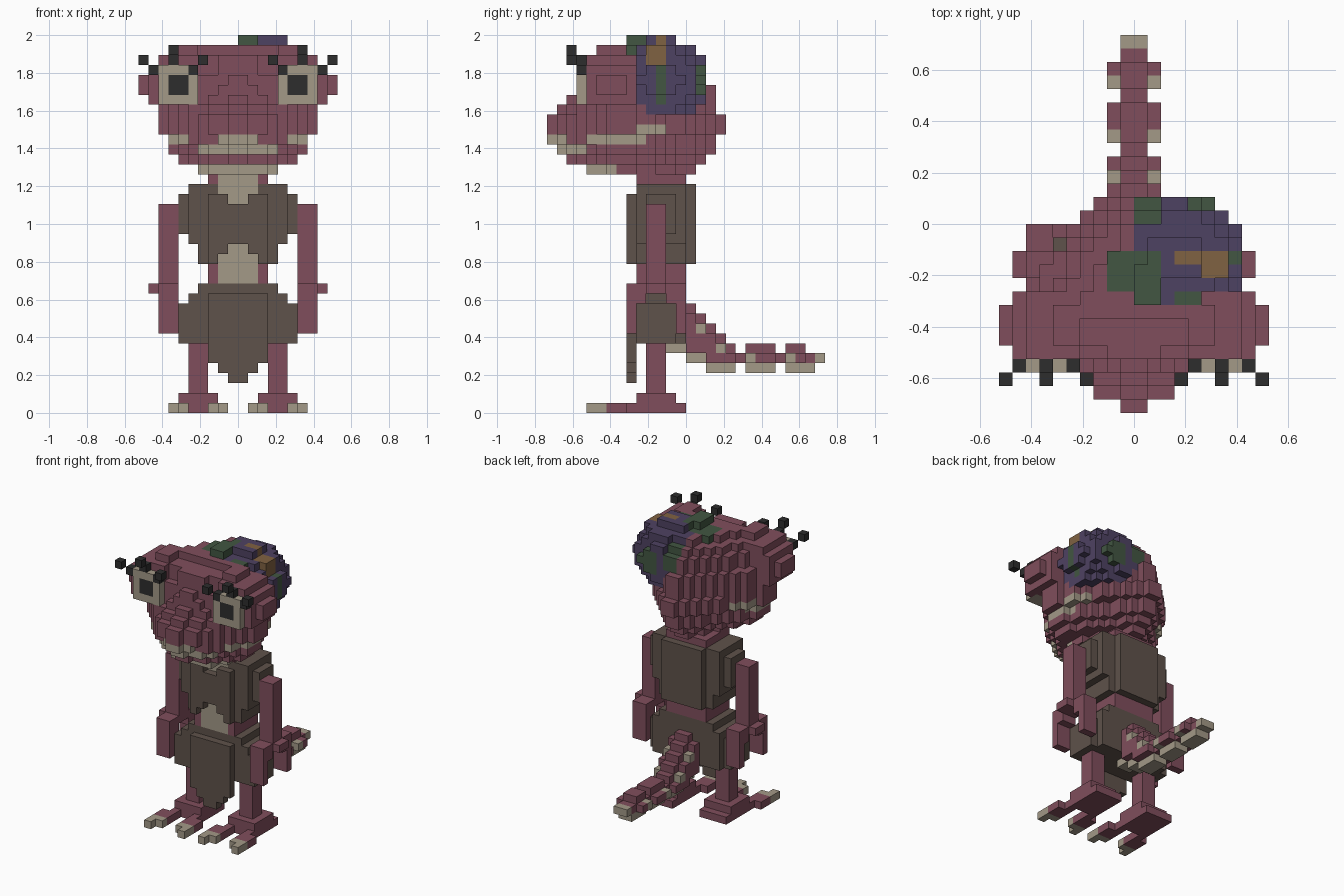
import bpy, bmesh
from mathutils import Vector

cube = bpy.data.objects.get("Cube")
if cube:
    bpy.data.objects.remove(cube, do_unlink=True)

V = 1 / 19  # edge length of one block
PALETTE = {
    "maroon skin": (0.216, 0.076, 0.107), "pale tan": (0.366, 0.319, 0.242),
    "taupe cloth": (0.114, 0.084, 0.069), "purple": (0.076, 0.054, 0.122),
    "moss green": (0.054, 0.093, 0.054), "black": (0.026, 0.026, 0.026),
    "ochre": (0.216, 0.122, 0.054),
}
NAMES = list(PALETTE)
SKIN, TAN, CLOTH, PURPLE, GREEN, BLACK, OCHRE = range(7)
mats = []
for name, rgb in PALETTE.items():
    m = bpy.data.materials.new(name)
    m.use_nodes = True
    m.diffuse_color = (*rgb, 1)
    bsdf = m.node_tree.nodes["Principled BSDF"]
    bsdf.inputs["Base Color"].default_value = (*rgb, 1)
    bsdf.inputs["Roughness"].default_value = 0.9
    mats.append(m)

grid = {}  # block position -> (part name, colour)


def box(part, col, xs, ys, zs, mirror=False):
    """Fill half-open block ranges, optionally on both sides of x = 0."""
    for x in range(*xs):
        for y in range(*ys):
            for z in range(*zs):
                if mirror:
                    grid[x, y, z] = ("left_" + part, col)
                    grid[-1 - x, y, z] = ("right_" + part, col)
                else:
                    grid[x, y, z] = (part, col)


def sym(part, col, half, ys, zs, start=0):
    """Fill start <= |x| < half as one part."""
    for a, b in ((start, half), (-half, -start)):
        box(part, col, (a, b), ys, zs)


# Legs and feet with two splayed toes
box("leg", SKIN, (3, 5), (-4, -2), (2, 9), True)
box("foot", SKIN, (2, 6), (-5, -1), (1, 2), True)
box("foot", SKIN, (2, 6), (-5, 0), (0, 1), True)
for near, far in ((5, 6), (2, 1)):
    box("foot", SKIN, (near, near + 1), (-8, -5), (0, 1), True)
    box("foot", TAN, (near, near + 1), (-9, -8), (0, 1), True)
    box("foot", SKIN, (far, far + 1), (-8, -6), (0, 1), True)
    box("foot", TAN, (far, far + 1), (-10, -8), (0, 1), True)

# Torso and neck with a pale front
sym("torso", SKIN, 3, (-5, 0), (7, 24))
sym("torso", TAN, 2, (-5, -4), (12, 24))

# Skirt with pointed front flap
for z, half in ((3, 1), (4, 2), (5, 3), (6, 3)):
    sym("skirt", CLOTH, half, (-6, -5), (z, z + 1))
for z0, z1, half in ((7, 11, 6), (11, 12, 5)):
    sym("skirt", CLOTH, half, (-5, -1), (z0, z1))
    sym("skirt", CLOTH, 5, (-5, 0), (z0, z1))
    sym("skirt", CLOTH, 3, (-6, 0), (z0, z1))
sym("skirt", CLOTH, 4, (-5, 0), (12, 13))

# Vest, open at the neck and belly
for z, half, gap in ((15, 4, 2), (16, 4, 1), (17, 5, 0), (18, 6, 0), (19, 6, 0),
                     (20, 6, 0), (21, 6, 1), (22, 5, 2)):
    zs = (z, z + 1)
    sym("vest", CLOTH, half, (-4, -1), zs, 3)
    sym("vest", CLOTH, min(half, 5), (-5, 0), zs, 3)
    sym("vest", CLOTH, 3, (-6 if z < 22 else -5, -4), zs, gap)
    sym("vest", CLOTH, 3, (0, 1), zs)

# Arms and gripping hands
box("arm", SKIN, (6, 8), (-4, -2), (13, 21), True)
box("hand", SKIN, (6, 8), (-6, 0), (12, 13), True)
box("hand", SKIN, (8, 9), (-4, -2), (12, 13), True)
for y0, y1 in ((-6, -4), (-2, 0)):
    box("hand", SKIN, (6, 8), (y0, y1), (11, 12), True)
for y in (-6, -1):
    box("hand", SKIN, (6, 8), (y, y + 1), (8, 11), True)

# Tail: sloping root, then notched segments with a pale underside
for y, (z0, z1) in enumerate(((5, 11), (5, 10), (4, 9), (4, 8), (4, 7))):
    sym("tail", SKIN, 2 if y < 5 else 1, (y, y + 1), (z0 + 1, z1 - 1))
    sym("tail", SKIN, 1, (y, y + 1), (z0, z1))
    sym("tail", TAN, 1, (y, y + 1), (z0, z0 + 1))
sym("tail", TAN, 1, (-2, 0), (6, 7))
sym("tail", SKIN, 1, (5, 13), (5, 6))
for y0, y1 in ((6, 9), (10, 12)):
    sym("tail", SKIN, 2, (y0, y1), (5, 6))
    sym("tail", SKIN, 1, (y0, y1), (5, 7))
    sym("tail", TAN, 1, (y0, y1), (4, 5))
sym("tail", TAN, 1, (12, 13), (4, 5))
sym("tail", TAN, 1, (13, 14), (5, 6))
for y, z in ((1, 8), (3, 6), (6, 5), (10, 5)):
    sym("tail", TAN, 2, (y, y + 1), (z, z + 1), 1)

# Head: stacked layers (half width, front, back), widest near the eyes
LAYERS = ((4, -10, 1), (6, -12, 2), (7, -13, 3), (7, -14, 3), (8, -14, 4),
          (8, -14, 4), (8, -13, 3), (8, -12, 3), (8, -11, 3), (7, -11, 2),
          (7, -10, 2), (6, -10, 1), (4, -7, 0))
MID = -7


def head_colour(y, z):
    mouth = ((z == 24 and y < -7) or (z == 26 and -13 <= y < -10)
             or (z == 27 and (y < -12 or -10 <= y < -4))
             or (z == 28 and -5 <= y < -2))
    return TAN if mouth else SKIN


for z, (half, front, back) in enumerate(LAYERS, 24):
    for y in range(front, back):
        d = y + 0.5 - MID
        t = abs(d) / (back - MID if d > 0 else max(MID - front, 1))
        w = max(1, round(half * (1 - min(t, 1) ** 1.6)))
        sym("head", head_colour(y, z), w, (y, y + 1), (z, z + 1))
sym("head", TAN, 3, (-10, -9), (24, 25))

# Exposed purple lump on one side of the crown
centre, radii = (3.2, -2.5, 33.5), (4.8, 4.6, 4.4)
for x in range(-2, 9):
    for y in range(-8, 3):
        for z in range(30, 38):
            p = (x + 0.5, y + 0.5, z + 0.5)
            if sum(((a - c) / r) ** 2 for a, c, r in zip(p, centre, radii)) < 1:
                grid[x, y, z] = ("crown_lump", PURPLE)

# Moss and ochre patches tint the blocks already there
for col, xs, ys, zs in (
        (GREEN, (0, 2), (0, 3), (33, 38)), (GREEN, (-2, 2), (-5, -2), (36, 38)),
        (GREEN, (3, 6), (-6, -5), (34, 38)), (GREEN, (6, 8), (-3, -2), (31, 35)),
        (GREEN, (4, 5), (-5, -4), (37, 38)), (GREEN, (3, 6), (1, 3), (32, 35)),
        (OCHRE, (3, 5), (-3, -2), (35, 38)), (OCHRE, (4, 8), (-4, -2), (35, 37))):
    for (x, y, z), (part, _) in list(grid.items()):
        if (xs[0] <= x < xs[1] and ys[0] <= y < ys[1] and zs[0] <= z < zs[1]
                and part in ("head", "crown_lump")):
            grid[x, y, z] = (part, col)
box("moss", GREEN, (-2, 1), (-5, -3), (36, 37))
box("moss", GREEN, (0, 2), (-6, -3), (37, 38))

# Bulging eyes with square pupils
box("eye_bulge", SKIN, (4, 9), (-10, -5), (31, 35), True)
box("eye_bulge", SKIN, (9, 10), (-9, -6), (32, 34), True)
box("eye_bulge", SKIN, (4, 8), (-10, -5), (35, 36), True)
box("eye_bulge", SKIN, (4, 6), (-9, -6), (36, 37), True)
box("eye", TAN, (4, 8), (-11, -10), (31, 35), True)
box("eye", TAN, (4, 8), (-11, -9), (31, 32), True)
box("eye", BLACK, (5, 7), (-11, -10), (32, 34), True)

# Stepped eyelashes
for x, y, z in ((8, -11, 34), (9, -12, 35), (6, -11, 35), (6, -12, 36),
                (4, -11, 34), (3, -12, 35)):
    box("lashes", BLACK, (x, x + 1), (y, y + 1), (z, z + 1), True)

# Turn each part into a mesh of its exposed block faces
AXES = [Vector(a) for a in ((1, 0, 0), (0, 1, 0), (0, 0, 1))]
for part in sorted({p for p, _ in grid.values()}):
    bm = bmesh.new()
    verts = {}

    def vert(p):
        key = tuple(round(c) for c in p)
        if key not in verts:
            verts[key] = bm.verts.new(Vector(key) * V)
        return verts[key]

    used = sorted({c for p, c in grid.values() if p == part})
    for pos, (owner, col) in grid.items():
        if owner != part:
            continue
        for i, n in enumerate(AXES):
            u, v = AXES[(i + 1) % 3], AXES[(i + 2) % 3]
            for side in (0, 1):
                near = Vector(pos) + n * (1 if side else -1)
                if tuple(int(c) for c in near) in grid:
                    continue
                o = Vector(pos) + n * side
                ring = [o, o + u, o + u + v, o + v]
                face = bm.faces.new([vert(p) for p in (ring if side else ring[::-1])])
                face.material_index = used.index(col)
    mesh = bpy.data.meshes.new(part)
    bm.to_mesh(mesh)
    bm.free()
    for c in used:
        mesh.materials.append(mats[c])
    bpy.context.collection.objects.link(bpy.data.objects.new(part, mesh))
